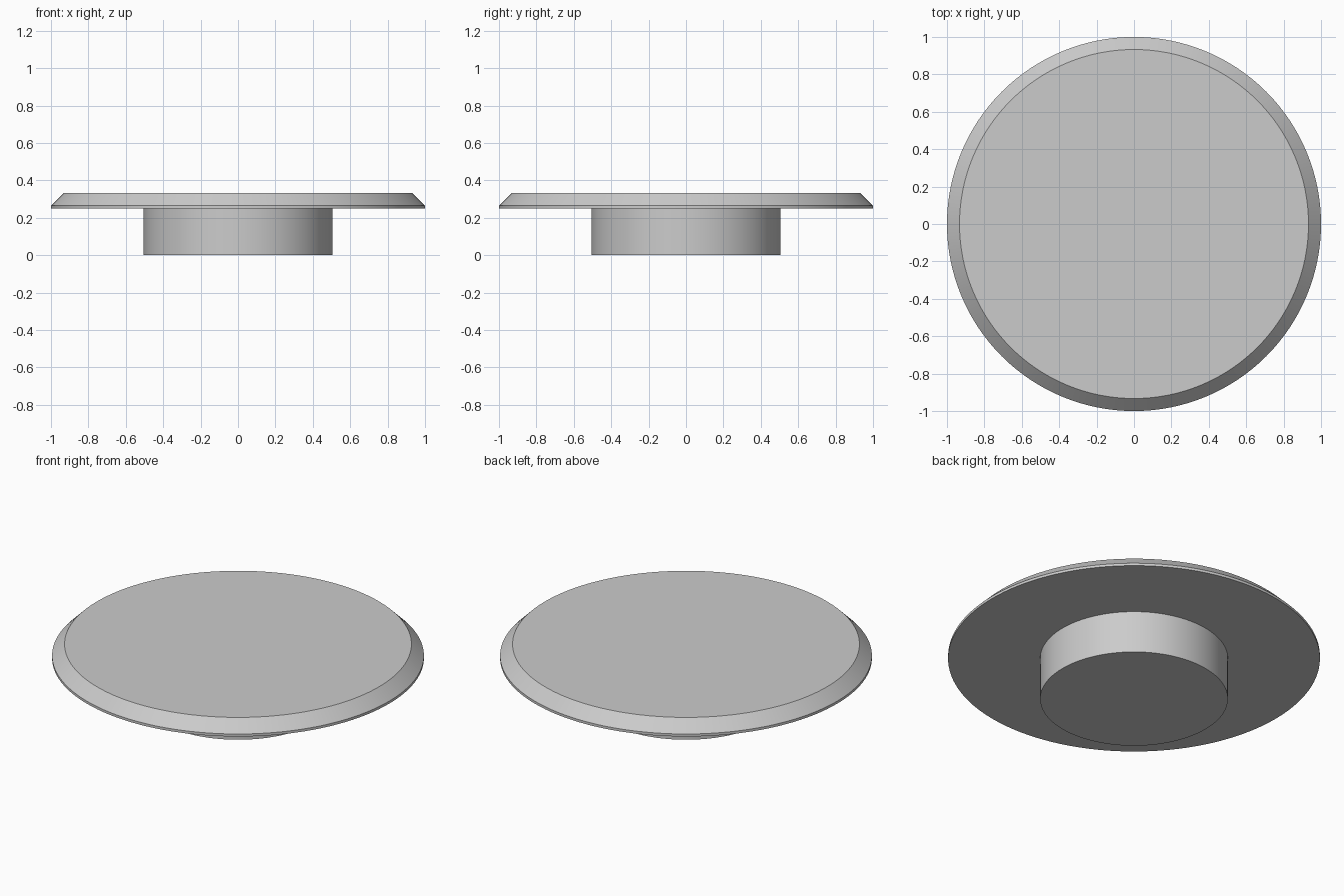
import bpy
import bmesh
import math

SEGMENTS = 128

cube = bpy.data.objects.get("Cube")
if cube:
    bpy.data.objects.remove(cube, do_unlink=True)

# Single plain grey
grey = bpy.data.materials.new("light grey")
grey.use_nodes = True
colour = (0.6, 0.6, 0.6, 1)
grey.diffuse_color = colour
grey.node_tree.nodes["Principled BSDF"].inputs["Base Color"].default_value = colour


def turned_part(name, profile):
    """Closed solid of revolution from (radius, height) rings, bottom to top."""
    bm = bmesh.new()
    rings = []
    for radius, height in profile:
        ring = []
        for i in range(SEGMENTS):
            a = math.tau * i / SEGMENTS
            ring.append(bm.verts.new((radius * math.cos(a), radius * math.sin(a), height)))
        rings.append(ring)
    for low, high in zip(rings, rings[1:]):
        for i in range(SEGMENTS):
            j = (i + 1) % SEGMENTS
            bm.faces.new((low[i], low[j], high[j], high[i]))
    bm.faces.new(rings[0][::-1])
    bm.faces.new(rings[-1])
    mesh = bpy.data.meshes.new(name)
    bm.to_mesh(mesh)
    bm.free()
    mesh.materials.append(grey)
    obj = bpy.data.objects.new(name, mesh)
    bpy.context.collection.objects.link(obj)
    bpy.ops.object.select_all(action="DESELECT")
    obj.select_set(True)
    bpy.context.view_layer.objects.active = obj
    bpy.ops.object.shade_smooth_by_angle(angle=math.radians(30))
    return obj


# Round base, ending at the underside of the plate
turned_part("base", [(0.505, 0), (0.505, 0.25)])

# Wide plate with a thin straight rim and a chamfered top edge
turned_part("plate", [(1, 0.25), (1, 0.265), (0.933, 0.332)])
